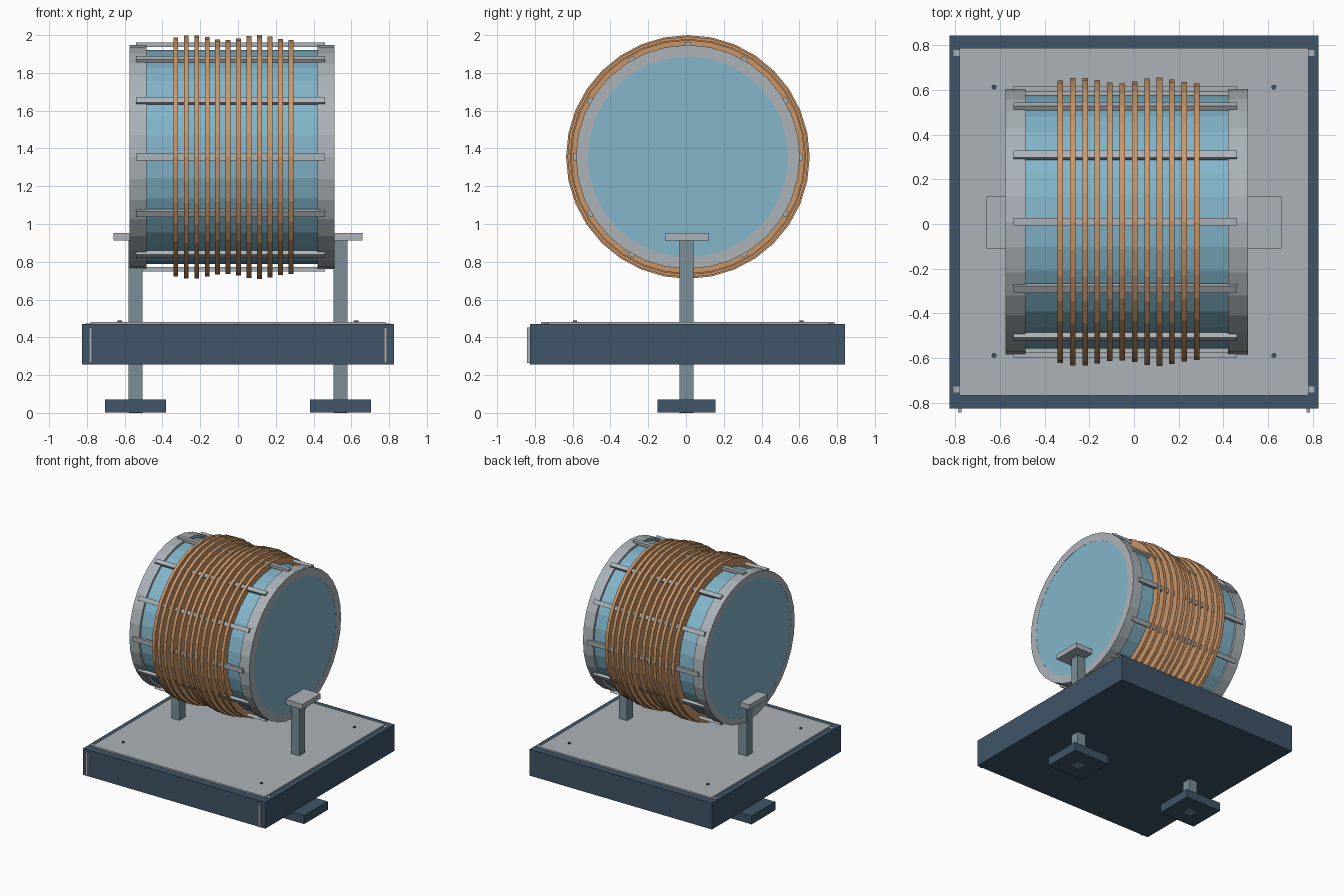
import bpy, bmesh, math
from mathutils import Matrix, Vector

cube = bpy.data.objects.get("Cube")
if cube:
    bpy.data.objects.remove(cube)

SIDES = 32
AXIS = Vector((0, 0.01, 1.355))      # centre line of the drum


def material(name, srgb):
    col = [((c + 0.055) / 1.055) ** 2.4 for c in srgb] + [1]
    m = bpy.data.materials.new(name)
    m.use_nodes = True
    m.diffuse_color = col
    m.node_tree.nodes["Principled BSDF"].inputs["Base Color"].default_value = col
    return m


steel = material("steel grey", (0.67, 0.70, 0.72))
blue = material("pale blue", (0.51, 0.71, 0.79))
navy = material("navy", (0.25, 0.33, 0.41))
slate = material("slate", (0.48, 0.56, 0.59))
copper = material("copper", (0.79, 0.59, 0.41))


def finish(name, bm, mat):
    bmesh.ops.recalc_face_normals(bm, faces=bm.faces)
    mesh = bpy.data.meshes.new(name)
    bm.to_mesh(mesh)
    bm.free()
    mesh.materials.append(mat)
    ob = bpy.data.objects.new(name, mesh)
    bpy.context.collection.objects.link(ob)
    return ob


def box(name, lo, hi, mat):
    bm = bmesh.new()
    lo, hi = Vector(lo), Vector(hi)
    bmesh.ops.create_cube(bm, size=1, matrix=Matrix.Translation((lo + hi) / 2)
                          @ Matrix.Diagonal((*(hi - lo), 1)))
    return finish(name, bm, mat)


def lathe(name, profile, mat, closed=True):
    """Turn a profile of (x, radius) points about the drum axis."""
    bm = bmesh.new()
    loops = []
    for x, r in profile:
        angles = [math.tau * k / SIDES for k in range(SIDES)]
        loops.append([bm.verts.new(AXIS + Vector((x, r * math.cos(a), r * math.sin(a))))
                      for a in angles])
    pairs = list(zip(loops, loops[1:]))
    if closed:
        pairs.append((loops[-1], loops[0]))
    else:
        bm.faces.new(loops[0])
        bm.faces.new(loops[-1])
    for a, b in pairs:
        for k in range(SIDES):
            n = (k + 1) % SIDES
            bm.faces.new((a[k], a[n], b[n], b[k]))
    return finish(name, bm, mat)


# Drum body with narrower heads reaching the ends
lathe("drum_body", [(-0.574, 0.55), (-0.55, 0.55), (-0.55, 0.567), (0.485, 0.567),
                    (0.485, 0.535), (0.509, 0.535)], blue, closed=False)

# End hoops with an inward lip
for side, outer, inner, lip in (("right", -0.575, -0.485, 0.545), ("left", 0.51, 0.42, 0.53)):
    back = outer + 0.02 * (1 if inner > outer else -1)
    lathe(side + "_hoop", [(outer, lip), (outer, 0.593), (inner, 0.593), (inner, 0.575),
                           (back, 0.575), (back, lip)], steel)

# Lengthwise tension bars
bm = bmesh.new()
for k in range(12):
    place = (Matrix.Translation(AXIS) @ Matrix.Rotation(math.tau * k / 12, 4, "X")
             @ Matrix.Translation((-0.04, 0, 0.595)) @ Matrix.Diagonal((1, 0.035, 0.024, 1)))
    bmesh.ops.create_cube(bm, size=1, matrix=place)
finish("tension_bars", bm, steel)

# Windings of gently varying radius
for i in range(12):
    x = -0.33 + 0.0555 * i
    r = 0.632 + 0.013 * math.sin(i)
    lathe(f"winding_{i + 1}", [(x - 0.0125, 0.56), (x - 0.0125, r),
                               (x + 0.0125, r), (x + 0.0125, 0.56)], copper)

# Base block and top plate
box("base", (-0.825, -0.825, 0.255), (0.825, 0.843, 0.47), navy)
box("top_plate", (-0.78, -0.767, 0.46), (0.78, 0.787, 0.482), steel)

for s, side in ((-1, "right"), (1, "left")):
    # Supports: post, pad and foot
    cx = 0.542 * s
    box(side + "_post", (cx - 0.037, -0.034, 0), (cx + 0.037, 0.04, 0.92), slate)
    box(side + "_pad", (cx - 0.118, -0.11, 0.912), (cx + 0.118, 0.122, 0.953), steel)
    box(side + "_foot", (cx - 0.161, -0.15, 0.002), (cx + 0.161, 0.156, 0.07), navy)
    # Upright strip on the front of the base
    box(side + "_front_strip", (0.78 * s - 0.008, -0.843, 0.263),
        (0.78 * s + 0.008, -0.82, 0.453), steel)
    for y, end in ((-0.74, "front"), (0.765, "back")):
        # Corner plates and screws
        cx = 0.794 * s
        box(f"{side}_{end}_corner_plate", (cx - 0.014, y - 0.014, 0.465),
            (cx + 0.014, y + 0.014, 0.474), steel)
        bm = bmesh.new()
        spot = Vector((0.626 * s, 0.012 + math.copysign(0.6, y), 0.482))
        bmesh.ops.create_cone(bm, cap_ends=True, segments=12, radius1=0.011, radius2=0.011,
                              depth=0.014, matrix=Matrix.Translation(spot))
        finish(f"{side}_{end}_screw", bm, navy)
